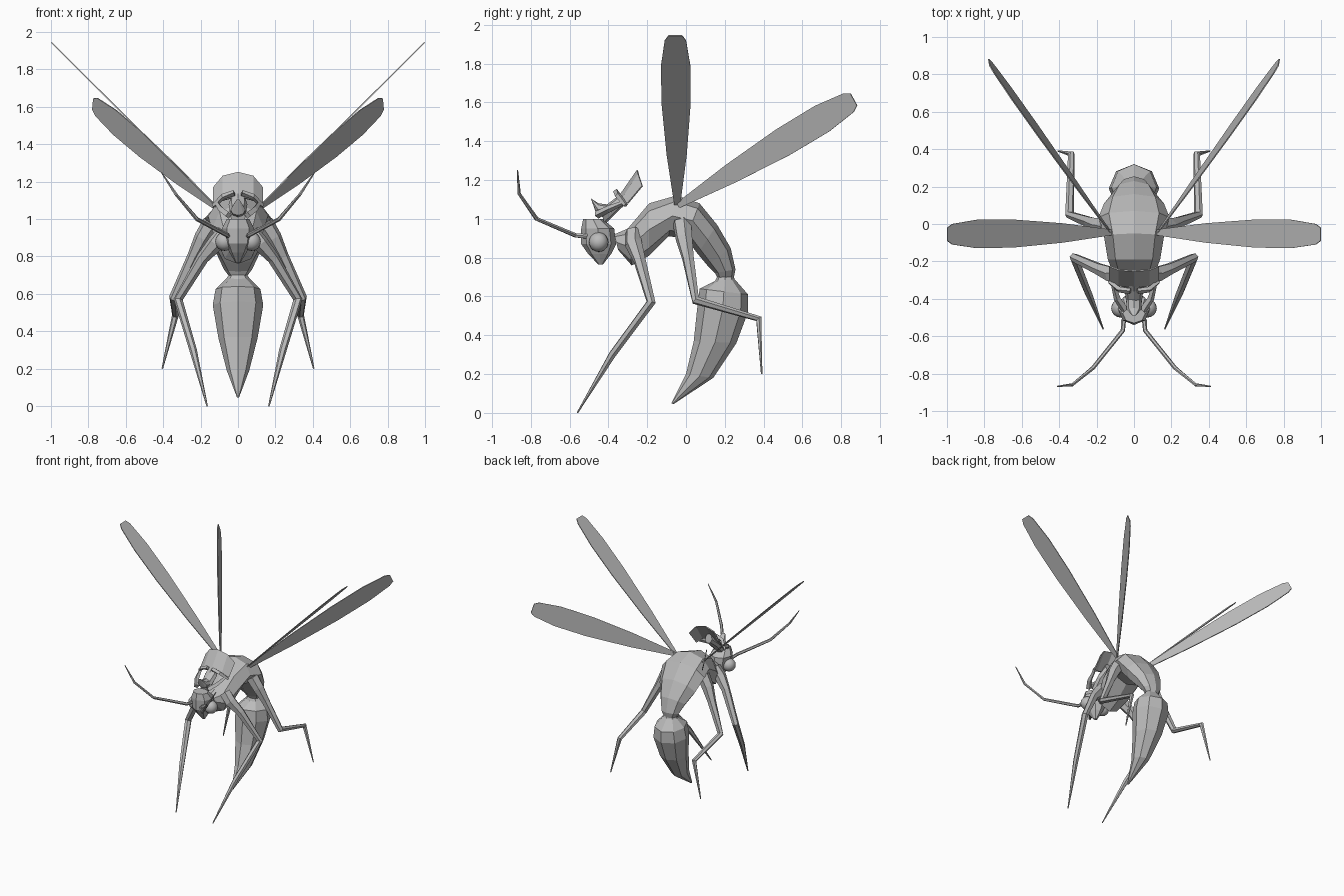
import bpy, bmesh, math
from mathutils import Vector as V

if "Cube" in bpy.data.objects:
    bpy.data.objects.remove(bpy.data.objects["Cube"])

grey = bpy.data.materials.new("chitin grey")
grey.diffuse_color = (0.5, 0.5, 0.5, 1)
grey.use_nodes = True
grey.node_tree.nodes["Principled BSDF"].inputs["Base Color"].default_value = grey.diffuse_color


def finish(name, bm, mirror=False):
    bmesh.ops.recalc_face_normals(bm, faces=bm.faces)
    me = bpy.data.meshes.new(name)
    bm.to_mesh(me)
    bm.free()
    me.materials.append(grey)
    ob = bpy.data.objects.new(name, me)
    bpy.context.collection.objects.link(ob)
    if mirror:
        ob.modifiers.new("Mirror", 'MIRROR')
    return ob


def loft(name, rings, n=8, mirror=False):
    """Skin through rings given as (centre, half axis u, half axis v)."""
    bm = bmesh.new()
    loops = []
    for c, u, v in rings:
        loops.append([bm.verts.new(c + u * math.sin(i * math.tau / n) + v * math.cos(i * math.tau / n))
                      for i in range(n)])
    for a, b in zip(loops, loops[1:]):
        for i in range(n):
            j = (i + 1) % n
            bm.faces.new((a[i], a[j], b[j], b[i]))
    bm.faces.new(loops[0])
    bm.faces.new(loops[-1])
    return finish(name, bm, mirror)


def side_loft(name, sections):
    """Sections: upper/back point (y, z), lower/front point (y, z), half width."""
    rings = []
    for ty, tz, by, bz, w in sections:
        t, b = V((0, ty, tz)), V((0, by, bz))
        rings.append(((t + b) / 2, V((w, 0, 0)), (t - b) / 2))
    return loft(name, rings)


def tube(name, pts, radii, n=6):
    """Tapering jointed tube, mirrored to both sides."""
    pts = [V(p) for p in pts]
    rings = []
    for i, p in enumerate(pts):
        a = (p - pts[i - 1]).normalized() if i else V()
        b = (pts[i + 1] - p).normalized() if i < len(pts) - 1 else V()
        d = (a + b).normalized()
        u = d.cross(V((1, 0.2, 0.1))).normalized()
        rings.append((p, u * radii[i], d.cross(u) * radii[i]))
    return loft(name, rings, n, True)


def plate(name, strips, thick=0.008, mirror=False):
    """Strip of quads between point pairs, thickened."""
    bm = bmesh.new()
    vs = [[bm.verts.new(p) for p in pair] for pair in strips]
    for (a, b), (c, d) in zip(vs, vs[1:]):
        bm.faces.new((a, b, d, c))
    ob = finish(name, bm, mirror)
    s = ob.modifiers.new("Solidify", 'SOLIDIFY')
    s.thickness, s.offset = thick, 0
    return ob


# Arched thorax
side_loft("thorax", [
    (-0.37, 0.92, -0.35, 0.84, 0.05), (-0.30, 0.95, -0.28, 0.76, 0.10),
    (-0.19, 1.08, -0.19, 0.81, 0.14), (-0.05, 1.12, -0.09, 0.91, 0.16),
    (0.07, 1.08, 0.00, 0.90, 0.19), (0.16, 0.97, 0.06, 0.82, 0.16),
    (0.23, 0.85, 0.11, 0.76, 0.11), (0.255, 0.74, 0.15, 0.72, 0.075),
    (0.245, 0.69, 0.165, 0.69, 0.045)])

# Curved pointed abdomen
side_loft("abdomen", [
    (0.24, 0.72, 0.16, 0.70, 0.045), (0.25, 0.69, 0.15, 0.68, 0.06),
    (0.32, 0.61, 0.07, 0.64, 0.12), (0.32, 0.52, 0.06, 0.56, 0.135),
    (0.26, 0.36, 0.04, 0.37, 0.105), (0.14, 0.18, 0.00, 0.20, 0.06),
    (-0.065, 0.045, -0.075, 0.05, 0.006)])

# Wedge-shaped head
loft("head", [(V((0, y, z)), V((w, 0, 0)), V((0, d, 0))) for z, y, d, w in [
    (0.765, -0.44, 0.012, 0.012), (0.82, -0.445, 0.06, 0.045), (0.87, -0.45, 0.09, 0.07),
    (0.95, -0.455, 0.085, 0.085), (1.00, -0.48, 0.05, 0.06)]])

# Round eyes
bm = bmesh.new()
bmesh.ops.create_uvsphere(bm, u_segments=16, v_segments=10, radius=0.05)
bmesh.ops.translate(bm, verts=bm.verts, vec=(0.072, -0.45, 0.88))
for f in bm.faces:
    f.smooth = True
finish("eyes", bm, True)

# Antennae
tube("antennae", [(0.055, -0.51, 0.91), (0.06, -0.57, 0.915), (0.22, -0.77, 1.0),
                  (0.33, -0.86, 1.13), (0.41, -0.868, 1.25)],
     [0.013, 0.012, 0.011, 0.009, 0.003])

# Legs
tube("front_legs", [(0.07, -0.27, 0.93), (0.12, -0.27, 0.87), (0.19, -0.24, 0.79),
                    (0.32, -0.18, 0.57), (0.24, -0.38, 0.30), (0.165, -0.56, 0.0)],
     [0.045, 0.045, 0.033, 0.025, 0.02, 0.004])
tube("back_legs", [(0.14, -0.02, 0.98), (0.19, -0.01, 0.90), (0.24, 0.01, 0.80),
                   (0.345, 0.05, 0.58), (0.335, 0.375, 0.485), (0.405, 0.39, 0.2)],
     [0.05, 0.045, 0.032, 0.024, 0.018, 0.004])

# Long flat wings sharing one outline: (fraction along, half width)
outline = [(0, 0.015), (0.3, 0.052), (0.6, 0.075), (0.82, 0.076), (0.97, 0.055), (1, 0.035)]


def wing(name, root, tip, across):
    root, tip, across = V(root), V(tip), V(across).normalized()
    plate(name, [(root.lerp(tip, t) + across * w, root.lerp(tip, t) - across * w)
                 for t, w in outline], 0.006, True)


wing("front_wings", (0.12, -0.045, 1.07), (0.998, -0.055, 1.945), (0, 1, 0))
wing("hind_wings", (0.13, -0.04, 1.07), (0.775, 0.865, 1.615), (-0.09, -0.55, 1))

# Fan behind the head, curving back at the sides
fan = [(0.13, -0.30, 1.08, -0.225, 1.17), (0.08, -0.33, 1.10, -0.245, 1.23),
       (0, -0.34, 1.12, -0.25, 1.25)]
fan += [(-x, *r) for x, *r in fan[1::-1]]
plate("crest_fan", [((x, a, b), (x, c, d)) for x, a, b, c, d in fan])

# Crest support, horn and slanting brow bars
side_loft("crest_support", [(-0.44, 1.05, -0.42, 0.97, 0.04),
                            (-0.36, 1.11, -0.34, 1.05, 0.05),
                            (-0.30, 1.17, -0.28, 1.10, 0.03)])
side_loft("horn", [(-0.49, 1.105, -0.485, 1.09, 0.012), (-0.45, 1.08, -0.46, 1.02, 0.04),
                   (-0.37, 1.07, -0.40, 1.00, 0.04)])
tube("brow_bars", [(0.02, -0.36, 1.14), (0.08, -0.35, 1.12), (0.13, -0.31, 1.07)],
     [0.016, 0.016, 0.012], 4)
tube("cheek_bars", [(0.05, -0.46, 1.02), (0.09, -0.40, 1.05), (0.11, -0.33, 1.08)],
     [0.02, 0.018, 0.012], 4)
